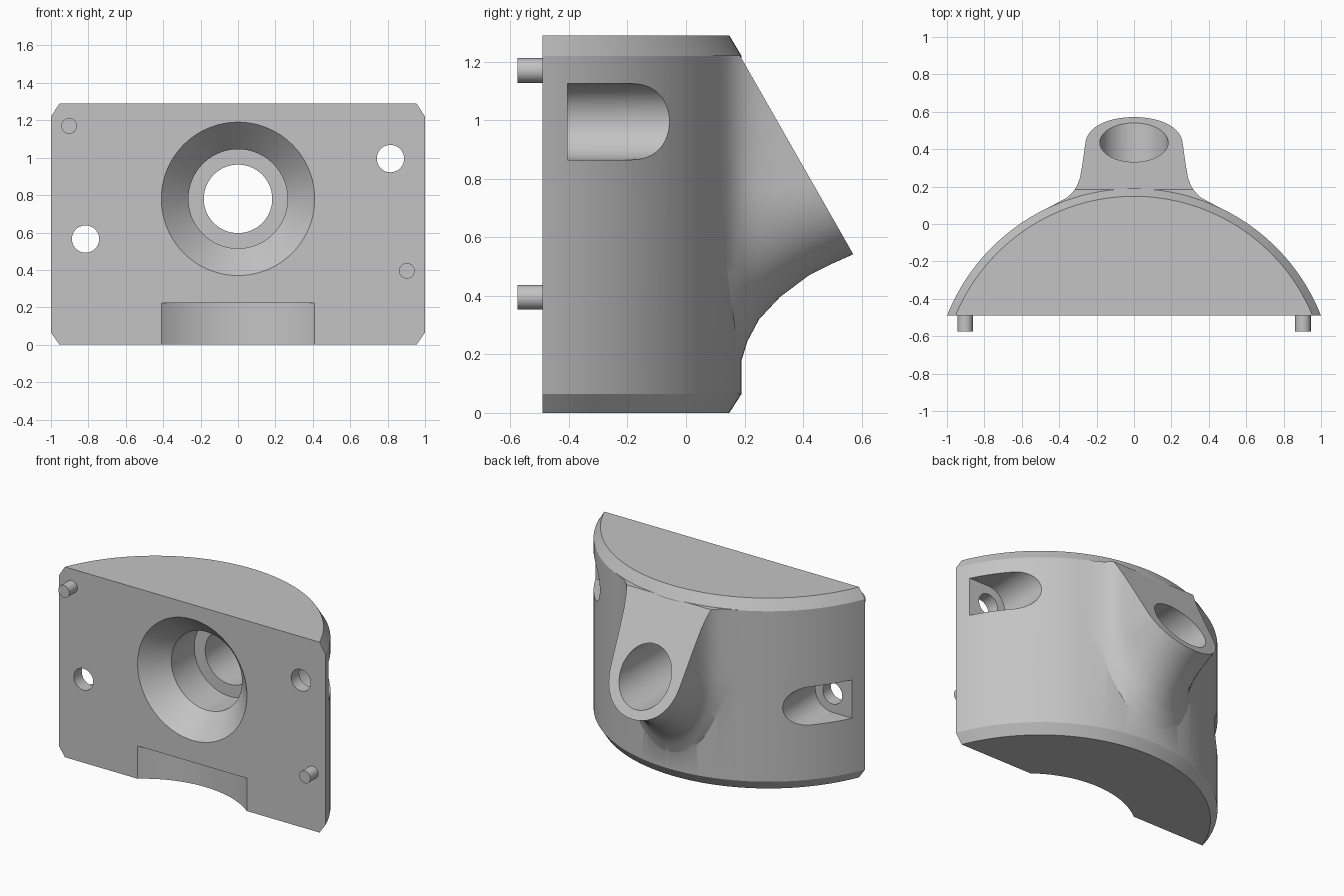
import bpy, bmesh, math
from mathutils import Vector

if "Cube" in bpy.data.objects:
    bpy.data.objects.remove(bpy.data.objects["Cube"])

FRONT = -0.49            # flat mating face
ARC_Y, ARC_R = -0.885, 1.075
HOLE_Z = 0.78

grey = bpy.data.materials.new("plain_grey")
grey.use_nodes = True
grey.diffuse_color = (0.55, 0.55, 0.55, 1)
grey.node_tree.nodes["Principled BSDF"].inputs["Base Color"].default_value = (0.55, 0.55, 0.55, 1)


def loft(name, rings, cut=None):
    """Closed solid through equal-length rings, optionally trimmed by a plane."""
    bm = bmesh.new()
    loops = [[bm.verts.new(p) for p in ring] for ring in rings]
    n = len(loops[0])
    for a, b in zip(loops, loops[1:]):
        for i in range(n):
            j = (i + 1) % n
            bm.faces.new((a[i], a[j], b[j], b[i]))
    bm.faces.new(loops[0])
    bm.faces.new(loops[-1])
    if cut:
        geom = bm.verts[:] + bm.edges[:] + bm.faces[:]
        bmesh.ops.bisect_plane(bm, geom=geom, plane_co=cut[0], plane_no=cut[1], clear_outer=True)
        bmesh.ops.holes_fill(bm, edges=[e for e in bm.edges if e.is_boundary], sides=0)
    bmesh.ops.recalc_face_normals(bm, faces=bm.faces[:])
    mesh = bpy.data.meshes.new(name)
    bm.to_mesh(mesh)
    bm.free()
    mesh.materials.append(grey)
    obj = bpy.data.objects.new(name, mesh)
    bpy.context.scene.collection.objects.link(obj)
    return obj


def circle_y(x, y, z, r, n=64):
    return [Vector((x + r * math.cos(math.tau * i / n), y, z + r * math.sin(math.tau * i / n)))
            for i in range(n)]


def turned(name, x, z, profile, n=64):
    """Solid of revolution about a front-to-back axis, from (y, radius) pairs."""
    return loft(name, [circle_y(x, y, z, r, n) for y, r in profile])


def combine(target, tool, operation):
    mod = target.modifiers.new(tool.name, 'BOOLEAN')
    mod.operation, mod.object, mod.solver = operation, tool, 'EXACT'
    tool.hide_render = True
    bpy.context.view_layer.objects.active = target
    bpy.ops.object.modifier_apply(modifier=mod.name)
    bpy.data.objects.remove(tool)


# Body: circular segment with chamfered top and bottom rims
def segment(z, r, n=72):
    half = math.acos((FRONT - ARC_Y) / r)
    angles = [half * (2 * i / n - 1) for i in range(n + 1)]
    return [Vector((r * math.sin(a), ARC_Y + r * math.cos(a), z)) for a in angles]


body = loft("bracket_body", [segment(0, ARC_R - 0.042), segment(0.065, ARC_R),
                             segment(1.22, ARC_R), segment(1.29, ARC_R - 0.042)])


# Boss: U-shaped sections flaring into the body, trimmed by a sloping plane
def u_section(y, w, h, n=40):
    lower = [Vector((-w * math.cos(math.pi * i / n), y, HOLE_Z - h * math.sin(math.pi * i / n)))
             for i in range(n + 1)]
    return [Vector((-w, y, 1.222))] + lower + [Vector((w, y, 1.222))]


flare = [(0.0, 0.50, 0.68), (0.07, 0.49, 0.68), (0.105, 0.425, 0.675), (0.14, 0.36, 0.67),
         (0.17, 0.328, 0.65), (0.19, 0.313, 0.60), (0.21, 0.302, 0.535), (0.25, 0.288, 0.46),
         (0.32, 0.276, 0.385), (0.42, 0.262, 0.31), (0.5, 0.25, 0.27), (0.6, 0.235, 0.225)]
boss = loft("nozzle_boss", [u_section(*s) for s in flare],
            cut=(Vector((0, 0.145, 1.29)), Vector((0, 0.745, 0.425))))
combine(body, boss, 'UNION')

# Central bore: countersink, wide chamber, ledge and through hole
bore = turned("bore_cutter", 0, HOLE_Z, [(-0.6, 0.513), (-0.335, 0.265), (-0.09, 0.265),
                                         (-0.09, 0.183), (0.8, 0.183)], 96)
combine(body, bore, 'DIFFERENCE')

# Curved notch in the bottom front edge
notch_r, notch_y = 0.67, -1.02
notch = loft("notch_cutter", [[Vector((notch_r * math.cos(math.tau * i / 96),
                                       notch_y + notch_r * math.sin(math.tau * i / 96), z))
                               for i in range(96)] for z in (-0.1, 0.222)])
combine(body, notch, 'DIFFERENCE')


# Screw pockets: round at the inside, open towards the side, with a screw hole
def pocket_ring(side, y, z, r=0.13, n=32):
    ring = [(0.3, -r), (0.3, r)]
    ring += [(-r * math.sin(math.pi * i / n), r * math.cos(math.pi * i / n)) for i in range(n + 1)]
    return [Vector((side * (0.815 + dx), y, z + dz)) for dx, dz in ring]


for side, z in ((1, 0.995), (-1, 0.565)):
    pocket = loft("pocket_cutter", [pocket_ring(side, y, z) for y in (-0.405, 0.4)])
    combine(body, pocket, 'DIFFERENCE')
    screw = turned("screw_cutter", side * 0.815, z, [(-0.6, 0.073), (-0.3, 0.073)], 48)
    combine(body, screw, 'DIFFERENCE')

# Locating pegs on the flat face
for name, x, z in (("upper_peg", -0.903, 1.17), ("lower_peg", 0.903, 0.395)):
    peg = turned(name, x, z, [(-0.575, 0.042), (-0.45, 0.042)], 32)
    combine(body, peg, 'UNION')

# Smooth curved walls, crisp edges
bpy.ops.object.select_all(action='DESELECT')
body.select_set(True)
bpy.context.view_layer.objects.active = body
bpy.ops.object.shade_smooth_by_angle(angle=math.radians(25))
